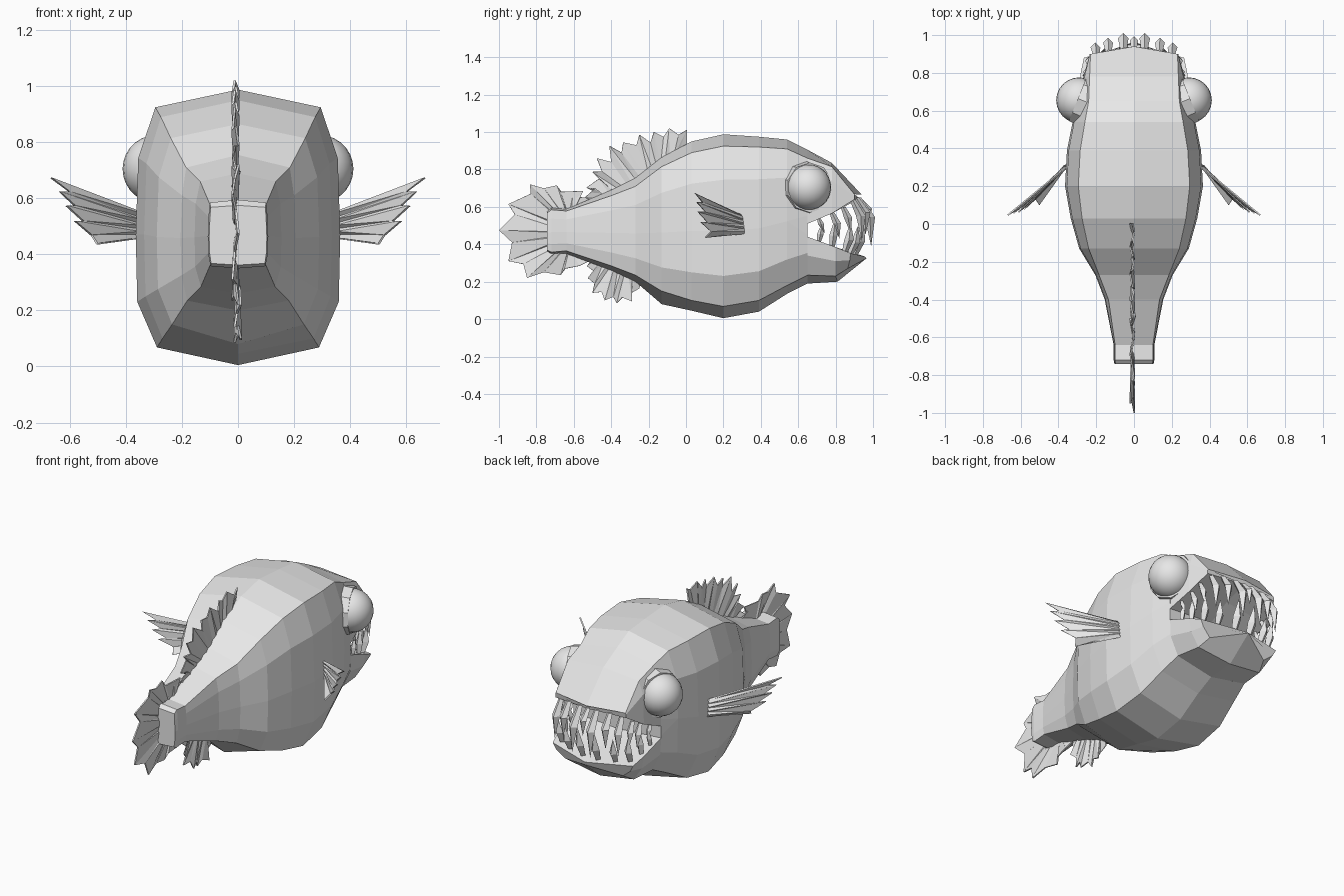
import bpy, bmesh, math
from mathutils import Vector, Matrix

skin = bpy.data.materials.new("pale_grey")
skin.diffuse_color = (0.8, 0.8, 0.8, 1)


def finish(name, bm, smooth=False):
    bmesh.ops.remove_doubles(bm, verts=bm.verts[:], dist=0.0005)
    bmesh.ops.recalc_face_normals(bm, faces=bm.faces[:])
    me = bpy.data.meshes.new(name)
    bm.to_mesh(me)
    bm.free()
    me.materials.append(skin)
    for p in me.polygons:
        p.use_smooth = smooth
    ob = bpy.data.objects.new(name, me)
    bpy.context.collection.objects.link(ob)
    return ob


def loft(name, half_rings):
    """Bridge rings given as right-hand halves, running from centre line to centre line."""
    bm = bmesh.new()
    rings = []
    for half in half_rings:
        pts = half + [(-x, y, z) for x, y, z in half[-2:0:-1]]
        rings.append([bm.verts.new(p) for p in pts])
    n = len(rings[0])
    for a, b in zip(rings, rings[1:]):
        for i in range(n):
            j = (i + 1) % n
            bm.faces.new((a[i], a[j], b[j], b[i]))
    bm.faces.new(rings[0])
    bm.faces.new(rings[-1])
    return finish(name, bm)


# Body: y, ridge z, shoulder z, shoulder x, flank x, belly edge z, keel z
stations = [
    (-0.742, .575, .568, .098, .103, .368, .362),
    (-0.72, .595, .585, .100, .108, .358, .350),
    (-0.64, .588, .578, .100, .108, .365, .350),
    (-0.40, .690, .660, .135, .155, .285, .260),
    (-0.27, .755, .710, .185, .205, .235, .200),
    (-0.13, .865, .815, .240, .290, .150, .080),
    (0.03, .950, .890, .275, .335, .100, .045),
    (0.20, .988, .925, .295, .365, .068, .005),
    (0.39, .975, .920, .285, .355, .100, .040),
    (0.54, .960, .910, .260, .325, .180, .135),
    (0.65, .905, .860, .240, .290, .235, .190),
]
rings = []
for y, zt, zs, ws, w, zb, zk in stations:
    h = zs - zb
    gap = 0.035 if y > 0.6 else 0      # mouth corner opens on the last ring
    rings.append([(0, y, zt), (ws, y, zs), (w * .975, y, zb + h * .79),
                  (w, y, zb + h * .47 + gap - gap * .3), (w, y, zb + h * .47 - gap * 2.2),
                  (w * .985, y, zb + h * .19), (ws * .98, y, zb), (0, y, zk)])
loft("body", rings)

# Jaws
loft("upper_jaw", [
    [(0, .65, .905), (.24, .65, .86), (.283, .65, .77), (.29, .65, .51), (0, .65, .53)],
    [(0, .78, .835), (.235, .78, .815), (.262, .78, .74), (.268, .78, .565), (0, .78, .60)],
    [(0, .94, .665), (.23, .90, .668), (.234, .90, .66), (.234, .90, .64), (0, .93, .645)]])
loft("lower_jaw", [
    [(0, .65, .42), (.29, .65, .44), (.286, .65, .34), (.235, .65, .235), (0, .65, .19)],
    [(0, .80, .37), (.282, .80, .385), (.268, .80, .31), (.215, .80, .23), (0, .81, .20)],
    [(0, .955, .335), (.265, .88, .352), (.245, .876, .315), (.19, .865, .27), (0, .965, .325)]])


# Teeth: four-sided fangs, widest below the root
def add_tooth(bm, base, tip, r, bulge):
    base, tip = Vector(base), Vector(tip)
    mid = base.lerp(tip, .4) + Vector((0, bulge, 0))
    loops = []
    for c, s in ((base, .6), (mid, 1)):
        loops.append([bm.verts.new(c + Vector((math.cos(a), math.sin(a), 0)) * r * s)
                      for a in (0, math.pi / 2, math.pi, 1.5 * math.pi)])
    end = bm.verts.new(tip)
    for i in range(4):
        j = (i + 1) % 4
        bm.faces.new((loops[0][i], loops[0][j], loops[1][j], loops[1][i]))
        bm.faces.new((loops[1][i], loops[1][j], end))
    bm.faces.new(loops[0])


# base x, y, z, then tip x, y, z, thickness, bulge (mirrored)
upper = [(.055, .92, .65, .06, .99, .39, .028, .035), (.135, .91, .65, .14, .96, .45, .026, .03),
         (.20, .89, .64, .21, .94, .42, .026, .025), (.235, .84, .60, .24, .88, .46, .022, .01),
         (.245, .78, .57, .25, .82, .43, .022, .01), (.26, .71, .54, .26, .74, .46, .016, 0)]
lower = [(.05, .90, .34, .055, .95, .53, .028, .01), (.15, .88, .35, .16, .92, .50, .026, .01),
         (.225, .85, .36, .235, .88, .52, .026, .01), (.25, .78, .38, .25, .80, .55, .022, 0),
         (.26, .71, .41, .26, .73, .52, .018, 0)]
for name, rows in (("upper_teeth", upper), ("lower_teeth", lower)):
    bm = bmesh.new()
    for bx, by, bz, tx, ty, tz, r, bulge in rows:
        for s in (-1, 1):
            add_tooth(bm, (s * bx, by, bz), (s * tx, ty, tz), r, bulge)
    if name == "upper_teeth":
        add_tooth(bm, (0, .92, .65), (0, .975, .50), .022, .03)
    finish(name, bm)

# Eyes with faceted sockets
for side, s in (("right", 1), ("left", -1)):
    bm = bmesh.new()
    bmesh.ops.create_uvsphere(bm, u_segments=24, v_segments=14, radius=.121,
                              matrix=Matrix.Translation((s * .291, .655, .705)))
    finish(side + "_eye", bm, True)
    bm = bmesh.new()
    axis = Vector((s * .93, .37, 0)).to_track_quat('Z', 'Y').to_matrix().to_4x4()
    bmesh.ops.create_cone(bm, cap_ends=True, segments=10, radius1=.142, radius2=.134, depth=.075,
                          matrix=Matrix.Translation((s * .262, .65, .703)) @ axis)
    finish(side + "_eye_socket", bm)


# Centre-line fins: jagged outline joined to a base line, with a slight zigzag
def centre_fin(name, outline, base_a, base_b):
    bm = bmesh.new()
    a, b = Vector(base_a), Vector(base_b)
    n = len(outline)
    outer, inner = [], []
    for i, (y, z) in enumerate(outline):
        p = a.lerp(b, i / (n - 1))
        outer.append(bm.verts.new(((-.016, -.004, .006, -.008)[i % 4], y, z)))
        inner.append(bm.verts.new((0.004 * (-1) ** i - .004, p.x, p.y)))
    for i in range(n - 1):
        bm.faces.new((outer[i], outer[i + 1], inner[i + 1]))
        bm.faces.new((outer[i], inner[i + 1], inner[i]))
    ob = finish(name, bm)
    ob.modifiers.new("thickness", 'SOLIDIFY').thickness = .008


centre_fin("dorsal_fin", [
    (.005, .94), (.005, 1.01), (-.04, .985), (-.09, 1.02), (-.12, .975), (-.17, 1.0),
    (-.19, .945), (-.25, .985), (-.265, .93), (-.335, .945), (-.345, .89), (-.41, .925),
    (-.40, .84), (-.475, .86), (-.45, .79), (-.50, .785), (-.465, .75), (-.53, .705),
    (-.485, .70), (-.54, .65), (-.50, .63)], (-.02, .90), (-.48, .63))
centre_fin("anal_fin", [
    (-.53, .285), (-.47, .24), (-.525, .22), (-.49, .19), (-.50, .14), (-.45, .145),
    (-.435, .10), (-.39, .12), (-.37, .085), (-.34, .115), (-.29, .095), (-.30, .14),
    (-.25, .165), (-.24, .20)], (-.50, .32), (-.25, .22))
centre_fin("tail_fin", [
    (-.50, .645), (-.60, .655), (-.55, .685), (-.67, .68), (-.69, .715), (-.76, .70),
    (-.835, .72), (-.83, .67), (-.95, .615), (-.915, .56), (-1.0, .475), (-.93, .41),
    (-.95, .31), (-.87, .295), (-.85, .22), (-.76, .25), (-.67, .235), (-.65, .27),
    (-.57, .285), (-.50, .32)], (-.62, .56), (-.62, .38))

# Pectoral fins: pleated fans, ridge tips alternating with notches
tips = [(.665, .045, .675), (.60, .085, .625), (.635, .055, .625), (.58, .10, .575),
        (.61, .06, .575), (.55, .11, .52), (.58, .075, .52), (.52, .13, .47), (.50, .10, .44),
        (.45, .19, .445)]
for side, s in (("right", 1), ("left", -1)):
    bm = bmesh.new()
    outer = [bm.verts.new((s * x, y, z)) for x, y, z in tips]
    roots = []
    for i in range(len(tips)):
        t = i / (len(tips) - 1)
        roots.append(bm.verts.new((s * (.35 + .014 * (i % 2 == 0)), .295 + .015 * t, .56 - .10 * t)))
    for i in range(len(tips) - 1):
        bm.faces.new((outer[i], outer[i + 1], roots[i + 1]))
        bm.faces.new((outer[i], roots[i + 1], roots[i]))
    ob = finish(side + "_pectoral_fin", bm)
    ob.modifiers.new("thickness", 'SOLIDIFY').thickness = .008
